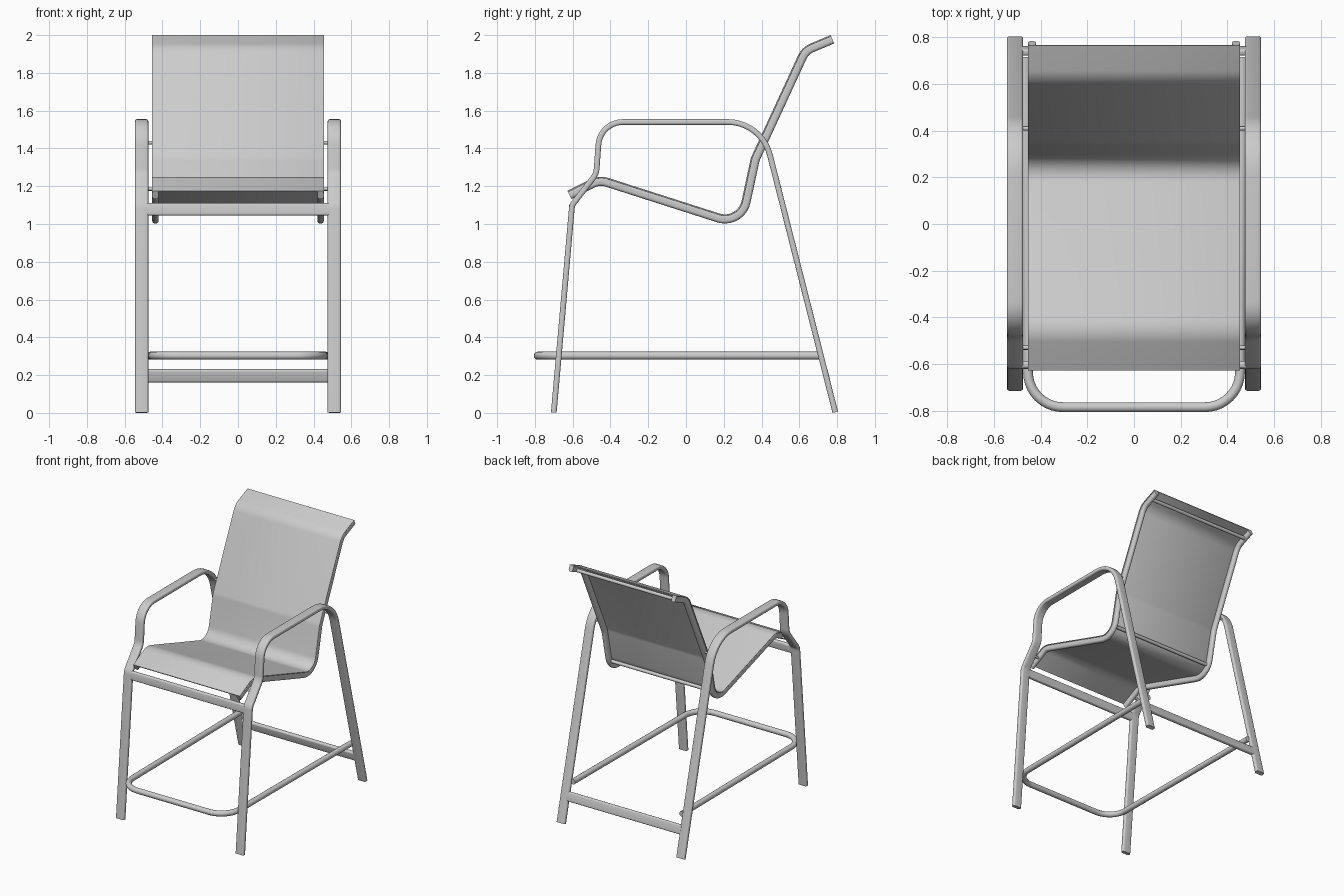
import bpy, bmesh, math
from mathutils import Vector

if "Cube" in bpy.data.objects:
    bpy.data.objects.remove(bpy.data.objects["Cube"])

grey = bpy.data.materials.new("light grey")
grey.diffuse_color = (0.6, 0.6, 0.6, 1)
grey.use_nodes = True
grey.node_tree.nodes["Principled BSDF"].inputs["Base Color"].default_value = grey.diffuse_color


def fillet(points, radii, steps=10):
    """Round the inner corners of a path with arcs."""
    pts = [Vector(p) for p in points]
    out = [pts[0]]
    for i in range(1, len(pts) - 1):
        p, r = pts[i], radii[i - 1]
        a = (pts[i - 1] - p).normalized()
        c = (pts[i + 1] - p).normalized()
        half = a.angle(c) / 2
        centre = p + (a + c).normalized() * (r / math.sin(half))
        s = p + a * (r / math.tan(half)) - centre
        e = p + c * (r / math.tan(half)) - centre
        total = s.angle(e)
        for k in range(steps + 1):
            t = k / steps
            v = s * math.sin((1 - t) * total) + e * math.sin(t * total)
            out.append(centre + v / math.sin(total))
    return out + [pts[-1]]


def rounded_rect(w, h, r, shift=0.0, n=4):
    """Section: w along the side axis, h along the path normal."""
    sec = []
    for q, (sx, sy) in enumerate([(1, 1), (-1, 1), (-1, -1), (1, -1)]):
        for k in range(n + 1):
            a = math.pi / 2 * (q + k / n)
            sec.append((sx * (w / 2 - r) + r * math.cos(a),
                        sy * (h / 2 - r) + r * math.sin(a) + shift))
    return sec


def circle(r, n=16):
    return [(r * math.cos(2 * math.pi * k / n), r * math.sin(2 * math.pi * k / n))
            for k in range(n)]


def sweep(name, path, section, side):
    """Sweep a section along a planar path; side is the plane's normal."""
    side = Vector(side).normalized()
    path = [Vector(p) for p in path]
    bm = bmesh.new()
    rings = []
    for i, p in enumerate(path):
        t = (path[min(i + 1, len(path) - 1)] - path[max(i - 1, 0)]).normalized()
        n = side.cross(t).normalized()
        rings.append([bm.verts.new(p + side * u + n * v) for u, v in section])
    m = len(section)
    for a, b in zip(rings, rings[1:]):
        for k in range(m):
            bm.faces.new((a[k], a[(k + 1) % m], b[(k + 1) % m], b[k]))
    bm.faces.new(rings[0][::-1])
    bm.faces.new(rings[-1])
    bmesh.ops.recalc_face_normals(bm, faces=bm.faces)
    me = bpy.data.meshes.new(name)
    bm.to_mesh(me)
    bm.free()
    me.materials.append(grey)
    ob = bpy.data.objects.new(name, me)
    bpy.context.collection.objects.link(ob)
    bpy.ops.object.select_all(action='DESELECT')
    ob.select_set(True)
    bpy.context.view_layer.objects.active = ob
    bpy.ops.object.shade_smooth_by_angle(angle=math.radians(35))
    return ob


X, Z = (1, 0, 0), (0, 0, 1)

# Outlines in the side plane (y, z)
frame = [(-0.70, 0.002), (-0.603, 1.10), (-0.475, 1.265), (-0.455, 1.54),
         (0.40, 1.54), (0.79, 0.004)]
frame_radii = [0.06, 0.10, 0.13, 0.23]
rail = [(-0.617, 1.153), (-0.458, 1.2325), (0.292, 0.9926), (0.367, 1.342),
        (0.632, 1.917), (0.775, 1.977)]
rail_radii = [0.10, 0.115, 0.10, 0.10]


def side_path(x, outline, radii):
    return fillet([(x, y, z) for y, z in outline], radii)


for s, label in ((-1, "left"), (1, "right")):
    # Flat tube forming both legs and the armrest
    sweep(label + "_leg_and_arm", side_path(0.51 * s, frame, frame_radii),
          rounded_rect(0.07, 0.03, 0.011), X)
    # Seat and back rail
    sweep(label + "_seat_rail", side_path(0.4375 * s, rail, rail_radii),
          rounded_rect(0.034, 0.046, 0.015), X)
    # Pins fixing the rail to the frame
    for where, y, z in (("front", -0.53, 1.185), ("back", 0.41, 1.43)):
        sweep(f"{label}_{where}_pin", [(0.43 * s, y, z), (0.49 * s, y, z)],
              circle(0.009, 12), Z)

# Fabric sling stretched over the rails
sweep("sling", side_path(0, rail, rail_radii),
      rounded_rect(0.91, 0.007, 0.002, shift=0.0215, n=2), X)

# Bars between the rails
for name, y, z in (("back_top_bar", 0.72, 1.945), ("back_bottom_bar", 0.30, 1.085)):
    sweep(name, [(-0.435, y, z), (0.435, y, z)], circle(0.013), Z)

# Flat stretchers, tilted with the legs
sweep("front_stretcher", [(-0.485, -0.605, 1.077), (0.485, -0.605, 1.077)],
      rounded_rect(0.066, 0.03, 0.011), (0, 0.087, 1))
sweep("back_stretcher", [(-0.485, 0.742, 0.197), (0.485, 0.742, 0.197)],
      rounded_rect(0.07, 0.03, 0.011), (0, -0.254, 1))

# U-shaped footrest
sweep("footrest",
      fillet([(-0.465, 0.715, 0.303), (-0.453, -0.785, 0.303),
              (0.453, -0.785, 0.303), (0.465, 0.715, 0.303)], [0.15, 0.15]),
      circle(0.021), Z)
